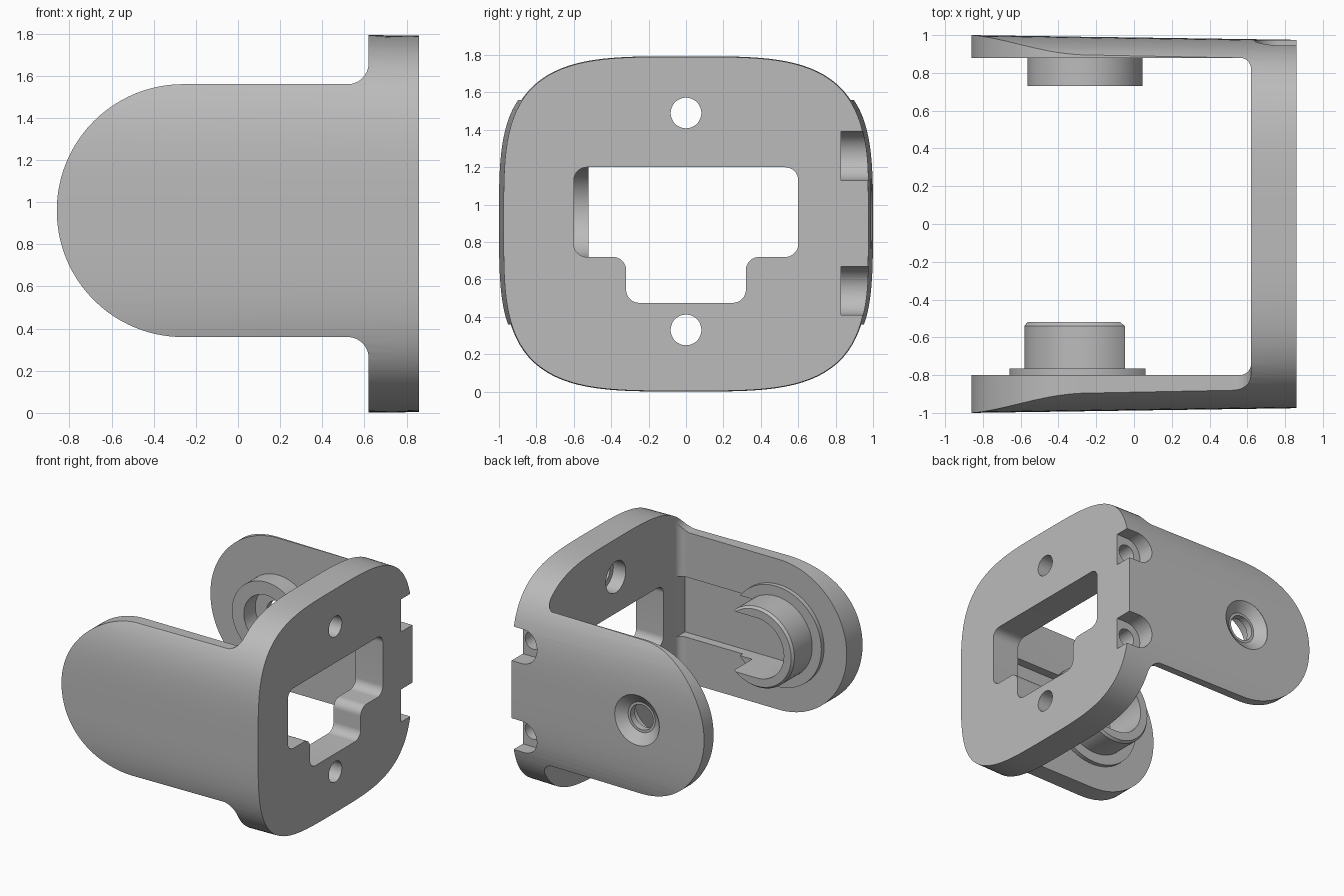
import bpy, bmesh, math
from mathutils import Vector

cube = bpy.data.objects.get("Cube")
if cube:
    bpy.data.objects.remove(cube, do_unlink=True)

grey = bpy.data.materials.new("plain_grey")
grey.use_nodes = True
colour = (0.5, 0.5, 0.5, 1)
grey.diffuse_color = colour
grey.node_tree.nodes["Principled BSDF"].inputs["Base Color"].default_value = colour

PX, PZ = -0.26, 0.96          # pivot axis


def fillet(corners, steps=16):
    """Round each (u, v, radius) corner of a polygon."""
    out = []
    for i, (u, v, r) in enumerate(corners):
        p = Vector((u, v))
        if r == 0:
            out.append(p)
            continue
        a = (Vector(corners[i - 1][:2]) - p).normalized()
        b = (Vector(corners[(i + 1) % len(corners)][:2]) - p).normalized()
        half = a.angle(b) / 2
        centre = p + (a + b).normalized() * r / math.sin(half)
        t = r / math.tan(half)
        start, end = p + a * t - centre, p + b * t - centre
        for k in range(steps + 1):
            out.append(centre + start.lerp(end, k / steps).normalized() * r)
    return out


def loft(name, rings):
    """Skin closed rings of equal length and cap both ends."""
    bm = bmesh.new()
    loops = [[bm.verts.new(p) for p in ring] for ring in rings]
    n = len(loops[0])
    for a, b in zip(loops, loops[1:]):
        for i in range(n):
            bm.faces.new((a[i], a[(i + 1) % n], b[(i + 1) % n], b[i]))
    bm.faces.new(loops[0])
    bm.faces.new(loops[-1])
    bmesh.ops.recalc_face_normals(bm, faces=bm.faces)
    mesh = bpy.data.meshes.new(name)
    bm.to_mesh(mesh)
    bm.free()
    mesh.materials.append(grey)
    ob = bpy.data.objects.new(name, mesh)
    bpy.context.collection.objects.link(ob)
    return ob


def place(axis, u, v, w):
    return {"X": (w, u, v), "Y": (u, w, v), "Z": (u, v, w)}[axis]


def prism(name, pts, axis, lo, hi):
    return loft(name, [[place(axis, u, v, w) for u, v in pts] for w in (lo, hi)])


def lathe(name, profile, axis, cu, cv, n=96):
    """Turn a (radius, position) profile around an axis."""
    turns = [i * math.tau / n for i in range(n)]
    return loft(name, [[place(axis, cu + r * math.cos(t), cv + r * math.sin(t), w)
                        for t in turns] for r, w in profile])


def activate(ob):
    bpy.ops.object.select_all(action="DESELECT")
    ob.select_set(True)
    bpy.context.view_layer.objects.active = ob


def combine(ob, tool, operation="DIFFERENCE"):
    activate(ob)
    mod = ob.modifiers.new("combine", "BOOLEAN")
    mod.operation, mod.solver, mod.object = operation, "EXACT", tool
    bpy.ops.object.modifier_apply(modifier=mod.name)


def discard(*obs):
    for ob in obs:
        bpy.data.objects.remove(ob, do_unlink=True)


# Bracket: tapered squarish oval, running along x
def oval(x, n=3.7, count=160):
    s = 1 - 0.025 * (x + 0.86) / 1.72
    ring = []
    for i in range(count):
        c, d = math.cos(i * math.tau / count), math.sin(i * math.tau / count)
        r = s * (abs(c) ** n + abs(d) ** n) ** (-1 / n)
        ring.append((x, r * c, 0.897 + 0.916 * r * d))
    return ring


bracket = loft("bracket", [oval(-0.9), oval(0.86)])

# Side outline: round-ended arms that flare into the plate
outline = fillet([(-0.86, 1.56, 0.599), (0.62, 1.56, 0.1), (0.62, 2.5, 0), (1.2, 2.5, 0),
                  (1.2, -0.5, 0), (0.62, -0.5, 0), (0.62, 0.36, 0.1), (-0.86, 0.36, 0.599)], 28)
tool = prism("outline_tool", outline, "Y", -1.3, 1.3)
combine(bracket, tool, "INTERSECT")
discard(tool)

# Space between the arms
space = fillet([(-1.2, -0.8, 0), (0.62, -0.8, 0.06), (0.62, 0.88, 0.06), (-1.2, 0.88, 0)])
cutters = [prism("space_tool", space, "Z", -0.5, 2.5)]

# Stepped window in the plate
window = fillet([(-0.6, 1.2, 0.07), (0.6, 1.2, 0.07), (0.6, 0.72, 0.07), (0.32, 0.72, 0.07),
                 (0.32, 0.475, 0.07), (-0.32, 0.475, 0.07), (-0.32, 0.72, 0.07), (-0.6, 0.72, 0.07)], 10)
cutters.append(prism("window_tool", window, "X", 0.4, 1.1))

# Plate screw holes, wider on the inside
for z in (0.33, 1.49):
    cutters.append(lathe("screw_hole_tool", [(0.125, 0.5), (0.125, 0.73), (0.082, 0.73),
                                             (0.082, 1.1)], "X", 0, z, 48))

# Screw pockets in the back edge of the plate
for z in (0.54, 1.26):
    pocket = fillet([(0.64, z - 0.13, 0.129), (1.1, z - 0.13, 0),
                     (1.1, z + 0.13, 0), (0.64, z + 0.13, 0.129)])
    cutters.append(prism("pocket_tool", pocket, "Y", 0.83, 1.3))
    cutters.append(lathe("pocket_hole_tool", [(0.07, 0.66), (0.07, 0.9)], "Y", 0.77, z, 32))

# Countersunk pivot hole in the back arm
cutters.append(lathe("countersink_tool", [(0.1, 0.8), (0.1, 0.93), (0.12, 0.93), (0.2, 0.99),
                                          (0.2, 1.2)], "Y", PX, PZ))
for c in cutters:
    combine(bracket, c)
discard(*cutters)

# Front pivot collar: flange and chamfered sleeve
collar = lathe("front_pivot_collar", [(0.4, -0.81), (0.4, -0.765), (0.32, -0.765), (0.32, -0.54),
                                      (0.305, -0.52)], "Y", PX, PZ)

# Guide slot through the collar and into the front arm
slot = fillet([(-0.5, 0.72, 0.2399), (0.618, 0.72, 0), (0.618, 1.2, 0), (-0.5, 1.2, 0.2399)], 24)
tool = prism("slot_tool", slot, "Y", -0.87, -0.4)
combine(bracket, tool)
combine(collar, tool)
discard(tool)

# Back pivot boss with its bore
boss = lathe("back_pivot_boss", [(0.305, 0.89), (0.305, 0.73)], "Y", PX, PZ)
tool = lathe("bore_tool", [(0.2, 0.6), (0.2, 0.875), (0.1, 0.875), (0.1, 0.95)], "Y", PX, PZ)
combine(boss, tool)
discard(tool)

for ob in (bracket, collar, boss):
    activate(ob)
    bpy.ops.object.shade_smooth_by_angle(angle=math.radians(30))
